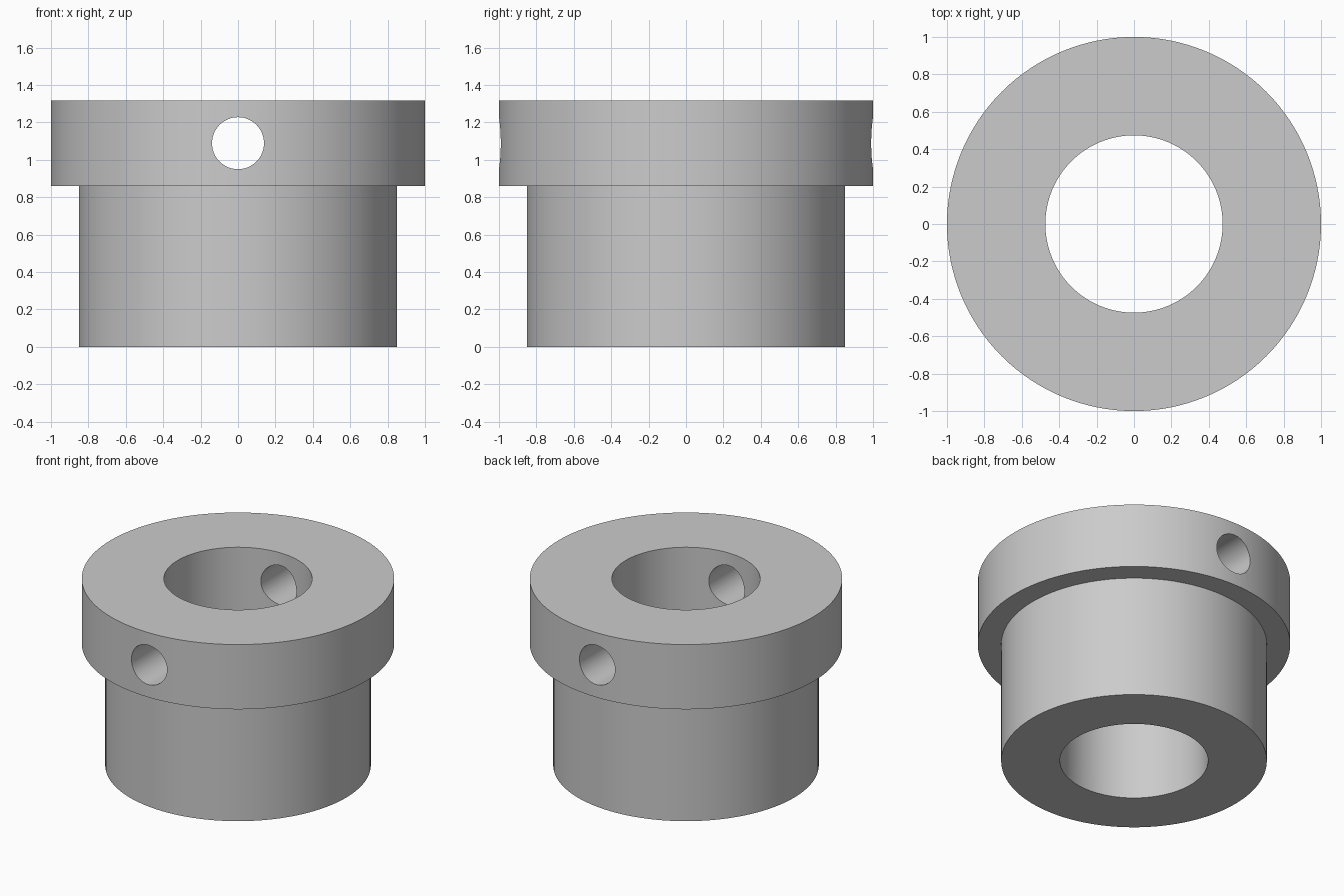
import bpy
import bmesh
import math
from mathutils import Matrix, Vector

old = bpy.data.objects.get("Cube")
if old:
    bpy.data.objects.remove(old, do_unlink=True)

BORE, BODY, FLANGE = 0.474, 0.85, 1.0
SHOULDER, TOP = 0.86, 1.317
HOLE_RADIUS, HOLE_Z = 0.139, 1.089
SEGMENTS = 128

# Plain grey metal
grey = bpy.data.materials.new("grey_metal")
grey.use_nodes = True
colour = (0.6, 0.6, 0.6, 1)
grey.diffuse_color = colour
grey.node_tree.nodes["Principled BSDF"].inputs["Base Color"].default_value = colour


def add_object(name, bm):
    bmesh.ops.recalc_face_normals(bm, faces=bm.faces)
    mesh = bpy.data.meshes.new(name)
    bm.to_mesh(mesh)
    bm.free()
    mesh.materials.append(grey)
    obj = bpy.data.objects.new(name, mesh)
    bpy.context.collection.objects.link(obj)
    return obj


# Flanged bushing: stepped wall profile turned around the z axis
profile = [(BORE, 0), (BODY, 0), (BODY, SHOULDER),
           (FLANGE, SHOULDER), (FLANGE, TOP), (BORE, TOP)]
bm = bmesh.new()
verts = [bm.verts.new((r, 0, z)) for r, z in profile]
edges = [bm.edges.new((verts[i - 1], verts[i])) for i in range(len(verts))]
bmesh.ops.spin(bm, geom=verts + edges, cent=(0, 0, 0), axis=(0, 0, 1),
               angle=math.tau, steps=SEGMENTS, use_merge=True)
bmesh.ops.remove_doubles(bm, verts=bm.verts, dist=0.0001)
bushing = add_object("flanged_bushing", bm)

# Cross hole drilled through the flange from front to back
bm = bmesh.new()
bmesh.ops.create_cone(
    bm, cap_ends=True, segments=64, radius1=HOLE_RADIUS, radius2=HOLE_RADIUS,
    depth=3, matrix=Matrix.Translation(Vector((0, 0, HOLE_Z)))
    @ Matrix.Rotation(math.pi / 2, 4, "X"))
drill = add_object("cross_hole_cutter", bm)

cut = bushing.modifiers.new("cross_hole", "BOOLEAN")
cut.operation = "DIFFERENCE"
cut.solver = "EXACT"
cut.object = drill
bpy.ops.object.select_all(action="DESELECT")
bushing.select_set(True)
bpy.context.view_layer.objects.active = bushing
bpy.ops.object.modifier_apply(modifier=cut.name)
bpy.data.objects.remove(drill, do_unlink=True)

# Smooth round walls with crisp rims
bpy.ops.object.shade_smooth_by_angle(angle=math.radians(30))
